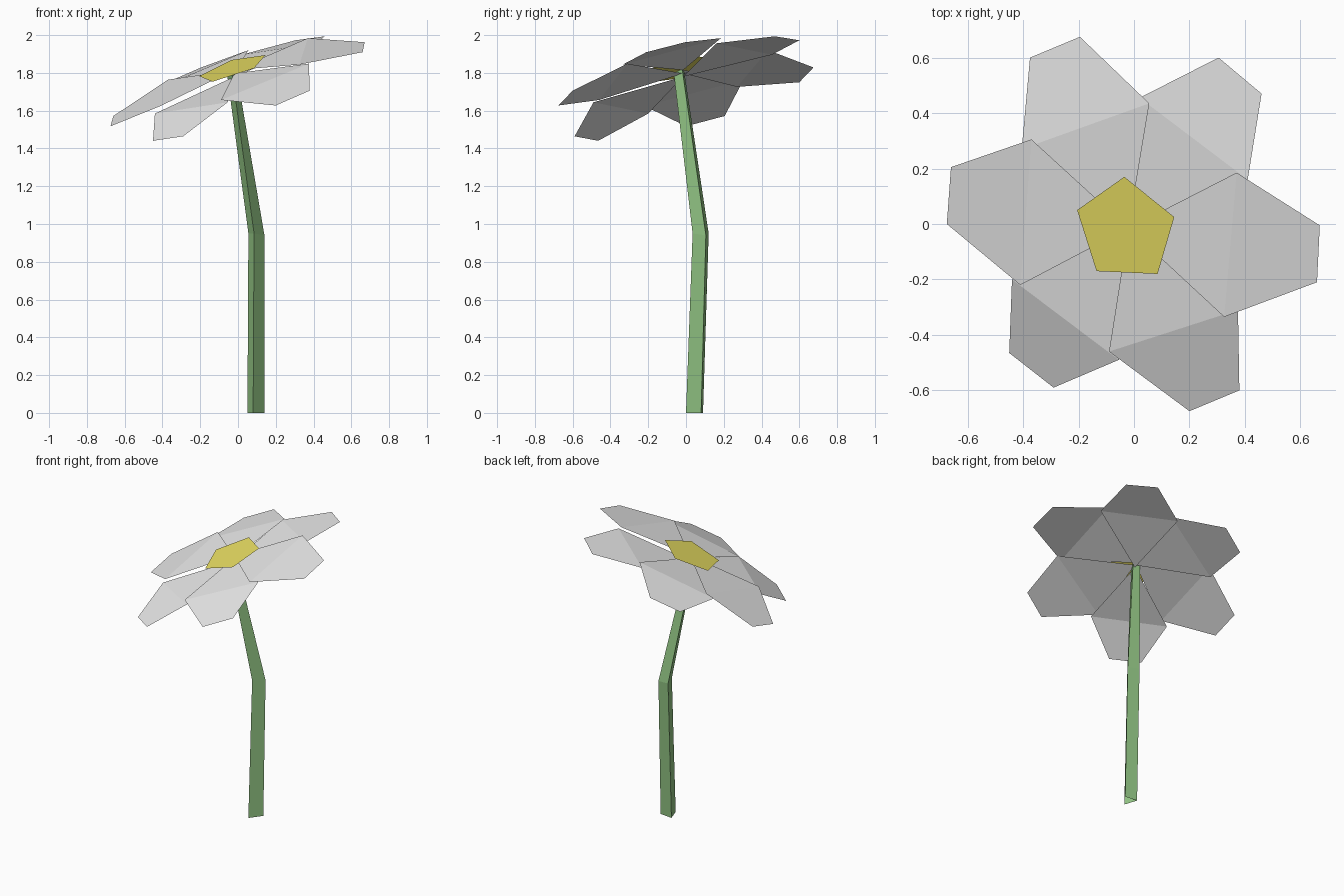
import bpy


def material(name, rgb):
    m = bpy.data.materials.new(name)
    m.diffuse_color = (*rgb, 1)
    return m


WHITE = material("petal white", (0.80, 0.80, 0.80))
YELLOW = material("centre yellow", (0.82, 0.74, 0.125))
GREEN = material("stem green", (0.30, 0.58, 0.24))


def add(name, verts, faces, mat):
    me = bpy.data.meshes.new(name)
    me.from_pydata(verts, [], faces)
    me.materials.append(mat)
    ob = bpy.data.objects.new(name, me)
    bpy.context.collection.objects.link(ob)
    return ob


# Tilted plane of the flower head
CX, CY = -0.02, -0.015


def head(x, y, offset=0.0):
    return (x, y, 1.805 + 0.336 * (x - CX) + 0.24 * (y - CY) + offset)


# Petals: layer height, tip droop, then shoulder, tip, tip, shoulder seen from above
petals = {
    "left": (0, 0.071, [(-0.37, 0.305), (-0.66, 0.205), (-0.675, 0.0), (-0.41, -0.22)]),
    "right": (0, 0.077, [(0.325, -0.335), (0.66, -0.21), (0.67, -0.005), (0.37, 0.185)]),
    "back_left": (-0.018, 0.065, [(0.055, 0.435), (-0.195, 0.675), (-0.375, 0.60), (-0.405, 0.27)]),
    "front_right": (-0.018, 0.075, [(-0.09, -0.46), (0.20, -0.675), (0.38, -0.60), (0.375, -0.31)]),
    "back_right": (-0.035, 0.054, [(0.41, 0.16), (0.46, 0.47), (0.305, 0.60), (0.02, 0.455)]),
    "front_left": (-0.035, 0.077, [(-0.44, -0.20), (-0.45, -0.465), (-0.29, -0.59), (-0.055, -0.49)]),
}
for name, (layer, droop, (s1, t1, t2, s2)) in petals.items():
    verts = [head(CX, CY, layer + 0.01),
             head(*s1, layer), head(*t1, layer - droop),
             head(*t2, layer - droop), head(*s2, layer)]
    add("petal_" + name, verts, [(0, 1, 4), (1, 2, 3, 4)], WHITE)

# Yellow pentagon in the middle
pent = [(-0.035, 0.17), (-0.205, 0.05), (-0.135, -0.17), (0.085, -0.18), (0.145, 0.025)]
add("flower_centre", [head(x, y, 0.024) for x, y in pent], [range(5)], YELLOW)

# Three-sided bent stem, open at the bottom
rings = [
    [(0.08, 0.0, 0.0), (0.14, 0.08, 0.0), (0.05, 0.09, 0.0)],
    [(0.085, 0.035, 0.95), (0.14, 0.105, 0.94), (0.055, 0.12, 0.95)],
    [(-0.032, -0.065, 1.80), (-0.01, -0.02, 1.82), (-0.06, -0.01, 1.81)],
]
faces = [(r * 3 + i, r * 3 + (i + 1) % 3, r * 3 + 3 + (i + 1) % 3, r * 3 + 3 + i)
         for r in range(2) for i in range(3)]
add("stem", [v for ring in rings for v in ring], faces, GREEN)
